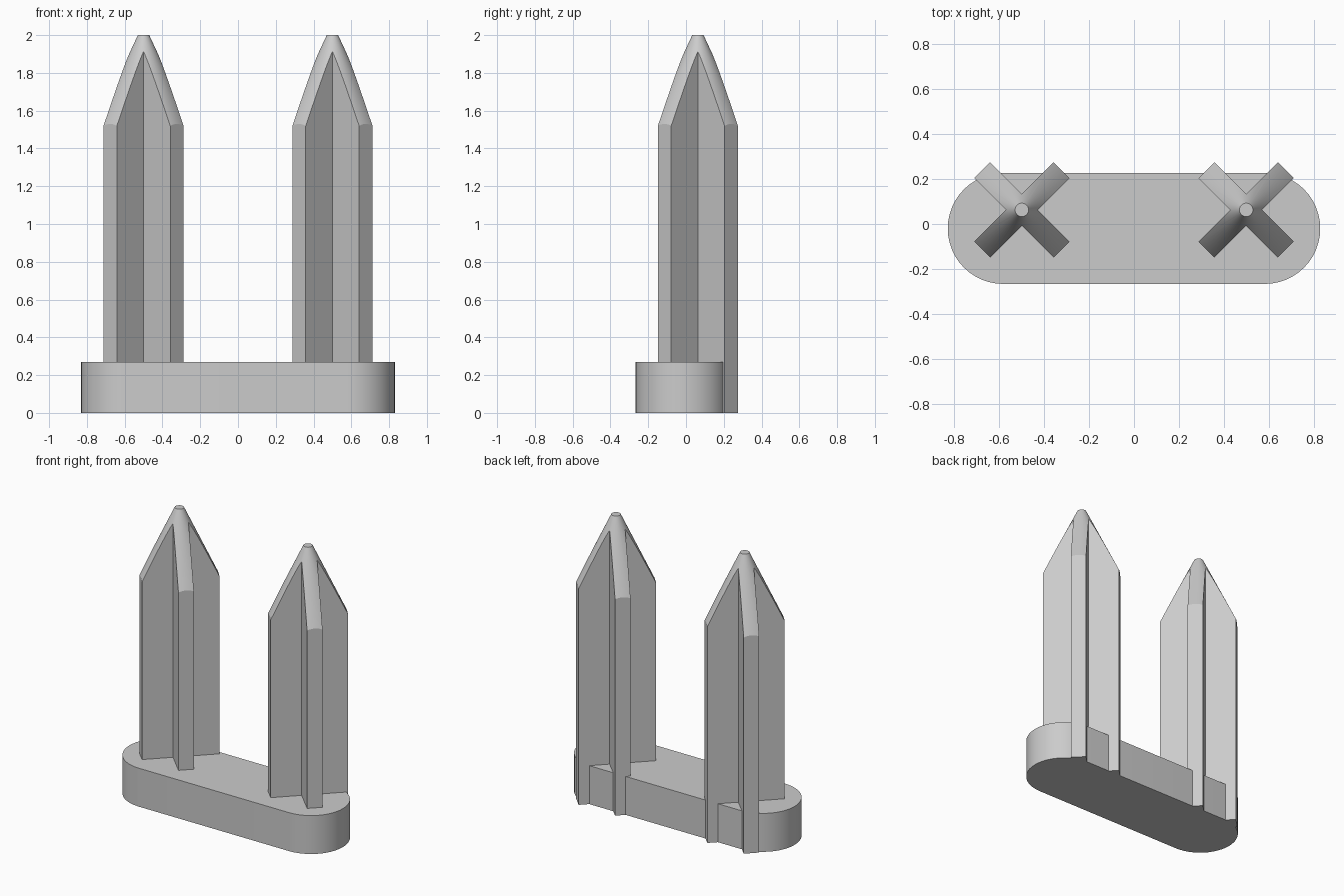
import bpy
import bmesh
import math

cube = bpy.data.objects.get("Cube")
if cube:
    bpy.data.objects.remove(cube, do_unlink=True)

grey = bpy.data.materials.new("plain grey")
grey.use_nodes = True
GREY = (0.6, 0.6, 0.6, 1)
grey.diffuse_color = GREY
grey.node_tree.nodes["Principled BSDF"].inputs["Base Color"].default_value = GREY


def prism(name, outline, height):
    """Extrude a closed outline straight up from the ground."""
    bm = bmesh.new()
    face = bm.faces.new([bm.verts.new((x, y, 0)) for x, y in outline])
    top = bmesh.ops.extrude_face_region(bm, geom=[face])["geom"]
    verts = [v for v in top if isinstance(v, bmesh.types.BMVert)]
    bmesh.ops.translate(bm, vec=(0, 0, height), verts=verts)
    bmesh.ops.recalc_face_normals(bm, faces=bm.faces)
    mesh = bpy.data.meshes.new(name)
    bm.to_mesh(mesh)
    bm.free()
    mesh.materials.append(grey)
    obj = bpy.data.objects.new(name, mesh)
    bpy.context.collection.objects.link(obj)
    return obj


def smooth(obj):
    bpy.ops.object.select_all(action="DESELECT")
    obj.select_set(True)
    bpy.context.view_layer.objects.active = obj
    bpy.ops.object.shade_smooth_by_angle(angle=math.radians(25))


# Base: slab with half-round ends
RADIUS, REACH, STEPS = 0.247, 0.583, 24
slab = []
for side in (1, -1):
    for i in range(STEPS + 1):
        a = math.pi * (i / STEPS - 0.5)
        slab.append((side * (REACH + RADIUS * math.cos(a)),
                     side * RADIUS * math.sin(a) - 0.02))
smooth(prism("base", slab, 0.27))

# Pins: diagonal cross section, sharpened by a cone
LENGTH, HALF = 0.25, 0.05
cross = []
for k in range(4):
    a = math.pi / 4 + k * math.pi / 2
    c, s = math.cos(a), math.sin(a)
    for u, v in ((LENGTH, -HALF), (LENGTH, HALF), (HALF, HALF)):
        cross.append((u * c - v * s, u * s + v * c))

TIP, SLOPE, DEPTH = 0.03, 0.468, 2.2
for name, x in (("left_pin", 0.5), ("right_pin", -0.5)):
    pin = prism(name, cross, 2.1)
    pin.location = (x, 0.063, 0)
    bpy.ops.mesh.primitive_cone_add(
        vertices=96, radius1=TIP + SLOPE * DEPTH, radius2=TIP, depth=DEPTH,
        location=(x, 0.063, 2 - DEPTH / 2))
    cutter = bpy.context.object
    cutter.name = "point_cutter"
    cutter.data.materials.append(grey)
    cutter.hide_render = True
    cut = pin.modifiers.new("sharpen", "BOOLEAN")
    cut.operation = "INTERSECT"
    cut.solver = "EXACT"
    cut.object = cutter
    bpy.context.view_layer.objects.active = pin
    bpy.ops.object.modifier_apply(modifier=cut.name)
    bpy.data.objects.remove(cutter, do_unlink=True)
    smooth(pin)
